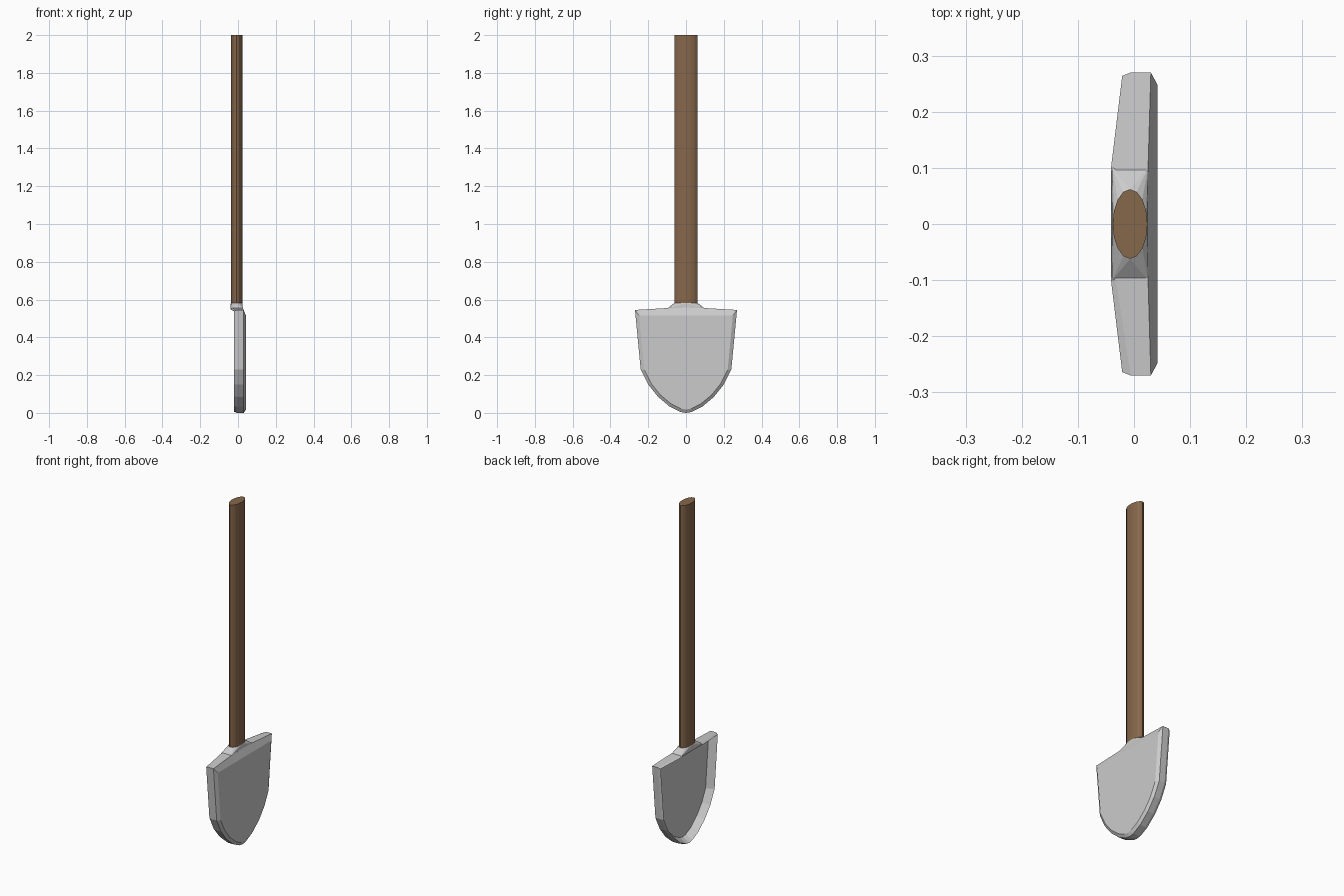
import bpy, bmesh, math

if "Cube" in bpy.data.objects:
    bpy.data.objects.remove(bpy.data.objects["Cube"])

# half outline of the blade (y, z): top middle round to the tip
HALF = [(0, .557), (.1, .555), (.27, .545), (.24, .23), (.2, .15),
        (.148, .085), (.085, .032), (.03, .005), (0, 0)]
OUTLINE = HALF + [(-y, z) for y, z in reversed(HALF[1:-1])]
SHAFT_X, RX, RY, SIDES = -.007, .031, .062, 16


def finish(name, bm):
    bmesh.ops.recalc_face_normals(bm, faces=bm.faces)
    mesh = bpy.data.meshes.new(name)
    bm.to_mesh(mesh)
    bm.free()
    obj = bpy.data.objects.new(name, mesh)
    bpy.context.collection.objects.link(obj)
    return obj


def ring(bm, x, x_mid, side=0, top=0, bottom=0):
    """Blade outline at depth x, pulled in; x_mid is used near the socket."""
    verts = []
    for y, z in OUTLINE:
        mid = abs(y) <= .1 and z > .5
        if top > .01:
            z = min(z, .545)
        t = z / .545
        z2 = z + bottom * (1 - t) - top * t
        y2 = y if mid else y * (1 - side / .27)
        verts.append(bm.verts.new((x_mid if mid else x, y2, z2)))
    return verts


def ellipse(bm, z):
    return [bm.verts.new((SHAFT_X + RX * math.cos(a), RY * math.sin(a), z))
            for a in (math.tau * i / SIDES for i in range(SIDES))]


def bridge(bm, a, b):
    for i in range(len(a)):
        j = (i + 1) % len(a)
        bm.faces.new((a[i], a[j], b[j], b[i]))


# blade: bevelled front, thick edge, scooped back
bm = bmesh.new()
rings = [ring(bm, .042, .042, .022, .03, .018),
         ring(bm, .030, .025),
         ring(bm, -.006, -.032),
         ring(bm, -.021, -.041, .006, .006, .006),
         ring(bm, .020, .020, .034, .03, .03)]
for a, b in zip(rings, rings[1:]):
    bridge(bm, a, b)
bm.faces.new(rings[0])
bm.faces.new(rings[-1])
finish("blade", bm)

# socket: short collar flaring from the shaft onto the blade top
bm = bmesh.new()
ellipse(bm, .582)
for s in (-1, 1):
    for x in (.025, -.039):
        bm.verts.new((x, s * .1, .552))
bm.verts.new((-.041, 0, .552))
bmesh.ops.convex_hull(bm, input=bm.verts)
finish("socket", bm)

# wooden shaft
bm = bmesh.new()
low, high = ellipse(bm, .575), ellipse(bm, 2)
bridge(bm, low, high)
bm.faces.new(low)
bm.faces.new(high)
shaft = finish("shaft", bm)
wood = bpy.data.materials.new("wood")
wood.diffuse_color = (.24, .135, .07, 1)
wood.use_nodes = True
wood.node_tree.nodes["Principled BSDF"].inputs["Base Color"].default_value = wood.diffuse_color
shaft.data.materials.append(wood)
